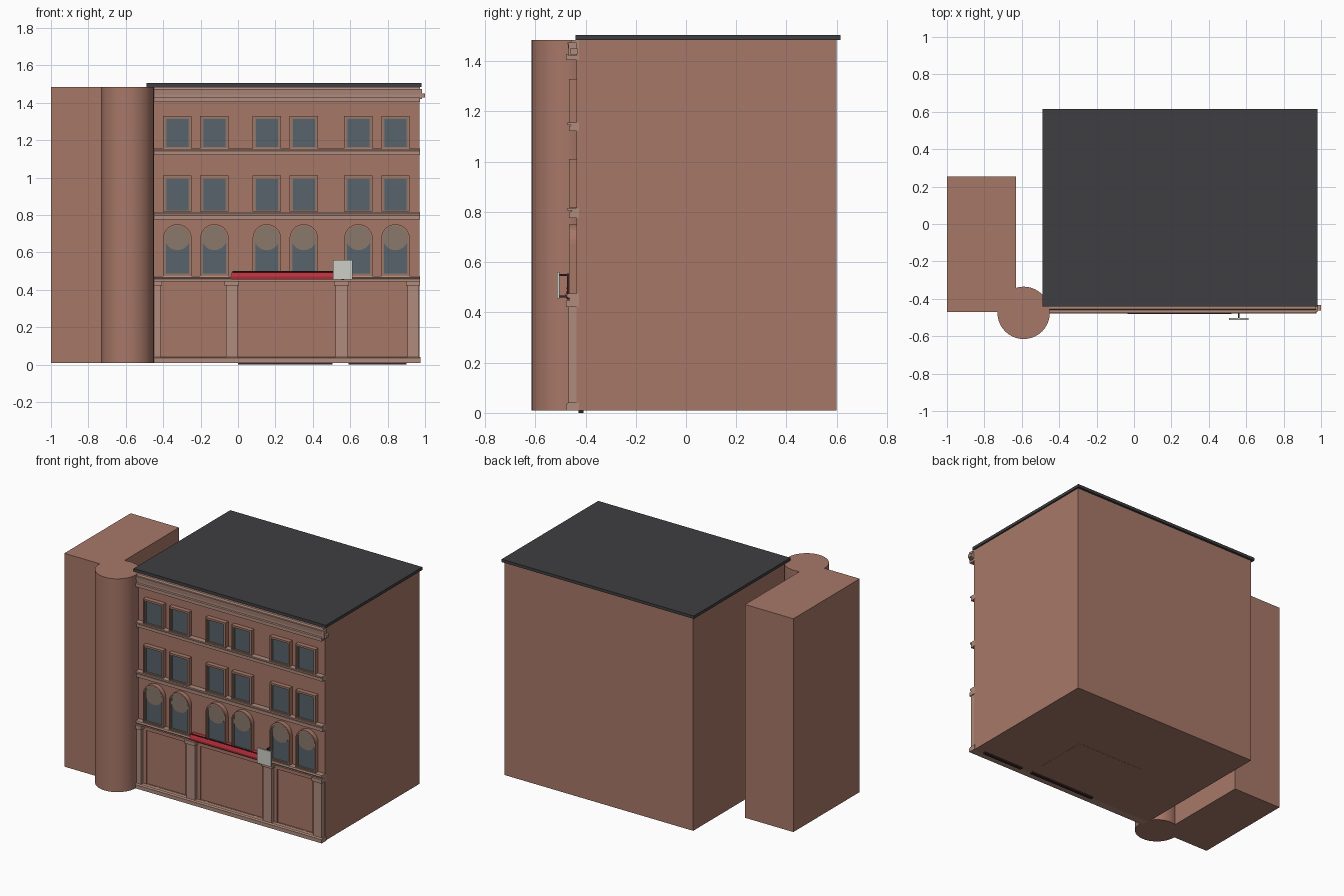
import bpy, bmesh, math

if "Cube" in bpy.data.objects:
    bpy.data.objects.remove(bpy.data.objects["Cube"])

def mat(name, r, g, b):
    m = bpy.data.materials.new(name)
    m.diffuse_color = tuple((c / 255) ** 2.2 for c in (r, g, b)) + (1,)
    m.use_nodes = True
    m.node_tree.nodes["Principled BSDF"].inputs["Base Color"].default_value = m.diffuse_color
    return m

BRICK = mat("brick", 166, 119, 104)
TRIM = mat("trim", 174, 138, 123)
FRAME = mat("frame", 136, 120, 107)
GLASS = mat("glass", 88, 99, 107)
ROOF = mat("roof", 65, 65, 67)
RED = mat("red", 186, 52, 64)
DARK = mat("dark", 60, 40, 42)
PALE = mat("pale", 205, 206, 198)

def finish(name, bm, m):
    bmesh.ops.recalc_face_normals(bm, faces=bm.faces)
    me = bpy.data.meshes.new(name)
    bm.to_mesh(me)
    bm.free()
    me.materials.append(m)
    ob = bpy.data.objects.new(name, me)
    bpy.context.collection.objects.link(ob)
    return ob

def prism(name, pts, a, b, m, axis="y"):
    """Extrude an (x,z) outline along y, a (y,z) outline along x or (x,y) along z."""
    place = {"y": lambda p, t: (p[0], t, p[1]),
             "x": lambda p, t: (t, p[0], p[1]),
             "z": lambda p, t: (p[0], p[1], t)}[axis]
    bm = bmesh.new()
    lo = [bm.verts.new(place(p, a)) for p in pts]
    hi = [bm.verts.new(place(p, b)) for p in pts]
    bm.faces.new(lo)
    bm.faces.new(hi)
    n = len(pts)
    for i in range(n):
        j = (i + 1) % n
        bm.faces.new((lo[i], lo[j], hi[j], hi[i]))
    return finish(name, bm, m)

def rect(x0, x1, z0, z1):
    return [(x0, z0), (x1, z0), (x1, z1), (x0, z1)]

def box(name, x0, x1, y0, y1, z0, z1, m):
    return prism(name, rect(x0, x1, z0, z1), y0, y1, m)

def circle(cx, cz, r, n=32):
    return [(cx + r * math.cos(2 * math.pi * i / n),
             cz + r * math.sin(2 * math.pi * i / n)) for i in range(n)]

def arch(cx, hw, z0, spring, n=16):
    pts = [(cx - hw, z0), (cx + hw, z0)]
    return pts + [(cx + hw * math.cos(math.pi * i / n),
                   spring + hw * math.sin(math.pi * i / n)) for i in range(n + 1)]

def ring(name, outer, inner, y0, y1, m):
    """Frame between two matching (x,z) outlines."""
    bm = bmesh.new()
    loops = [[bm.verts.new((x, y, z)) for x, z in pts]
             for pts, y in ((outer, y0), (outer, y1), (inner, y1), (inner, y0))]
    n = len(outer)
    for k in range(4):
        a, b = loops[k], loops[(k + 1) % 4]
        for i in range(n):
            j = (i + 1) % n
            bm.faces.new((a[i], a[j], b[j], b[i]))
    return finish(name, bm, m)

def smooth(ob):
    ob.data.shade_smooth()
    ob.data.set_sharp_from_angle(angle=math.radians(35))

WALL = -0.435   # front wall plane

# Main masses
box("main_block", -0.475, 0.97, WALL, 0.60, 0.01, 1.485, BRICK)
box("roof_slab", -0.49, 0.98, -0.44, 0.615, 1.485, 1.505, ROOF)
box("side_block", -1.0, -0.63, -0.47, 0.255, 0.01, 1.485, BRICK)
smooth(prism("corner_tower", circle(-0.59, -0.475, 0.14, 40), 0.01, 1.485, BRICK, "z"))

# Floor plate and door thresholds underneath
box("floor_plate", 0.0, 0.505, -0.33, 0.06, 0.009, 0.02, BRICK)
box("threshold_wide", 0.0, 0.505, -0.427, -0.408, 0.0, 0.02, DARK)
box("threshold_narrow", 0.59, 0.90, -0.427, -0.408, 0.0, 0.02, DARK)

# Horizontal mouldings as stepped (y, z) profiles run along the front
def moulding(name, steps, m=TRIM, x0=-0.47, x1=0.972):
    pts = [(WALL + 0.01, steps[0][0])]
    for z0, z1, ya, yb in steps:
        pts += [(ya, z0), (yb, z1)]
    pts.append((WALL + 0.01, steps[-1][1]))
    prism(name, pts, x0, x1, m, "x")

moulding("base_course", [(0.01, 0.035, -0.478, -0.478), (0.035, 0.042, -0.476, -0.468)], x1=0.975)
moulding("shop_cornice", [(0.445, 0.458, -0.464, -0.464), (0.458, 0.465, -0.470, -0.476),
                          (0.465, 0.475, -0.476, -0.472)])
moulding("lower_band", [(0.775, 0.798, -0.465, -0.465), (0.798, 0.805, -0.462, -0.454),
                        (0.805, 0.816, -0.472, -0.472)])
moulding("upper_band", [(1.122, 1.142, -0.465, -0.465), (1.142, 1.147, -0.460, -0.456),
                        (1.147, 1.157, -0.472, -0.472)])
moulding("top_cornice", [(1.405, 1.428, -0.478, -0.478), (1.428, 1.445, -0.462, -0.462),
                         (1.445, 1.475, -0.468, -0.472), (1.475, 1.485, -0.460, -0.455)])
box("cornice_return", 0.965, 0.985, -0.468, -0.435, 1.42, 1.475, TRIM)
box("cornice_return_tip", 0.98, 1.0, -0.462, -0.432, 1.427, 1.45, TRIM)

# Shopfront pilasters with caps, and slim jambs inside the bays
pilasters = [(-0.46, -0.415), (-0.065, -0.003), (0.52, 0.585), (0.905, 0.967)]
for i, (a, b) in enumerate(pilasters):
    box(f"pilaster_{i}", a, b, -0.468, WALL + 0.01, 0.03, 0.43, TRIM)
    box(f"pilaster_cap_{i}", a - 0.008, min(b + 0.008, 0.973), -0.478, WALL + 0.01, 0.422, 0.448, TRIM)
for i in range(3):
    a, b = pilasters[i][1], pilasters[i + 1][0]
    ring(f"bay_frame_{i}", rect(a, b, 0.03, 0.45), rect(a + 0.025, b - 0.025, 0.043, 0.412),
         WALL + 0.005, WALL - 0.008, BRICK)

# Windows: two rectangular storeys above one arched storey
for i, cx in enumerate((-0.324, -0.126, 0.154, 0.352, 0.644, 0.842)):
    for row, (z0, z1) in enumerate(((0.818, 1.01), (1.157, 1.33))):
        def out(d):
            return rect(cx - 0.076 + d, cx + 0.076 - d, z0 + d * 0.4, z1 - d)
        n = f"{row}_{i}"
        ring("window_surround_" + n, out(0), out(0.009), WALL + 0.005, -0.466, BRICK)
        ring("window_frame_" + n, out(0.009), out(0.017), WALL + 0.005, -0.460, FRAME)
        prism("window_glass_" + n, out(0.012), WALL + 0.005, -0.452, GLASS)

    def arc(d):
        return arch(cx, 0.076 - d, 0.475 + d * 0.8, 0.675)
    ring(f"arch_surround_{i}", arc(0), arc(0.008), WALL + 0.005, -0.466, BRICK)
    ring(f"arch_frame_{i}", arc(0.008), arc(0.015), WALL + 0.005, -0.460, FRAME)
    prism(f"arch_glass_{i}", arc(0.012), WALL + 0.005, -0.452, GLASS)
    prism(f"arch_disc_{i}", circle(cx, 0.680, 0.068), WALL, -0.457, FRAME)

# Red fascia board with a dark rail above it
prism("fascia_board", [(-0.477, 0.455), (-0.480, 0.470), (-0.474, 0.488), (-0.466, 0.494),
                       (WALL, 0.494), (WALL, 0.455)], -0.035, 0.52, RED, "x")
prism("fascia_rail", circle(-0.472, 0.497, 0.004, 8), -0.03, 0.52, DARK, "x")

# Projecting sign on two brackets
box("sign_panel", 0.507, 0.613, -0.514, -0.503, 0.455, 0.56, PALE)
for i, z in enumerate((0.463, 0.549)):
    box(f"sign_bracket_{i}", 0.555, 0.565, -0.505, WALL, z - 0.004, z + 0.004, DARK)
box("sign_bracket_plate", 0.553, 0.567, -0.474, -0.466, 0.452, 0.555, DARK)
